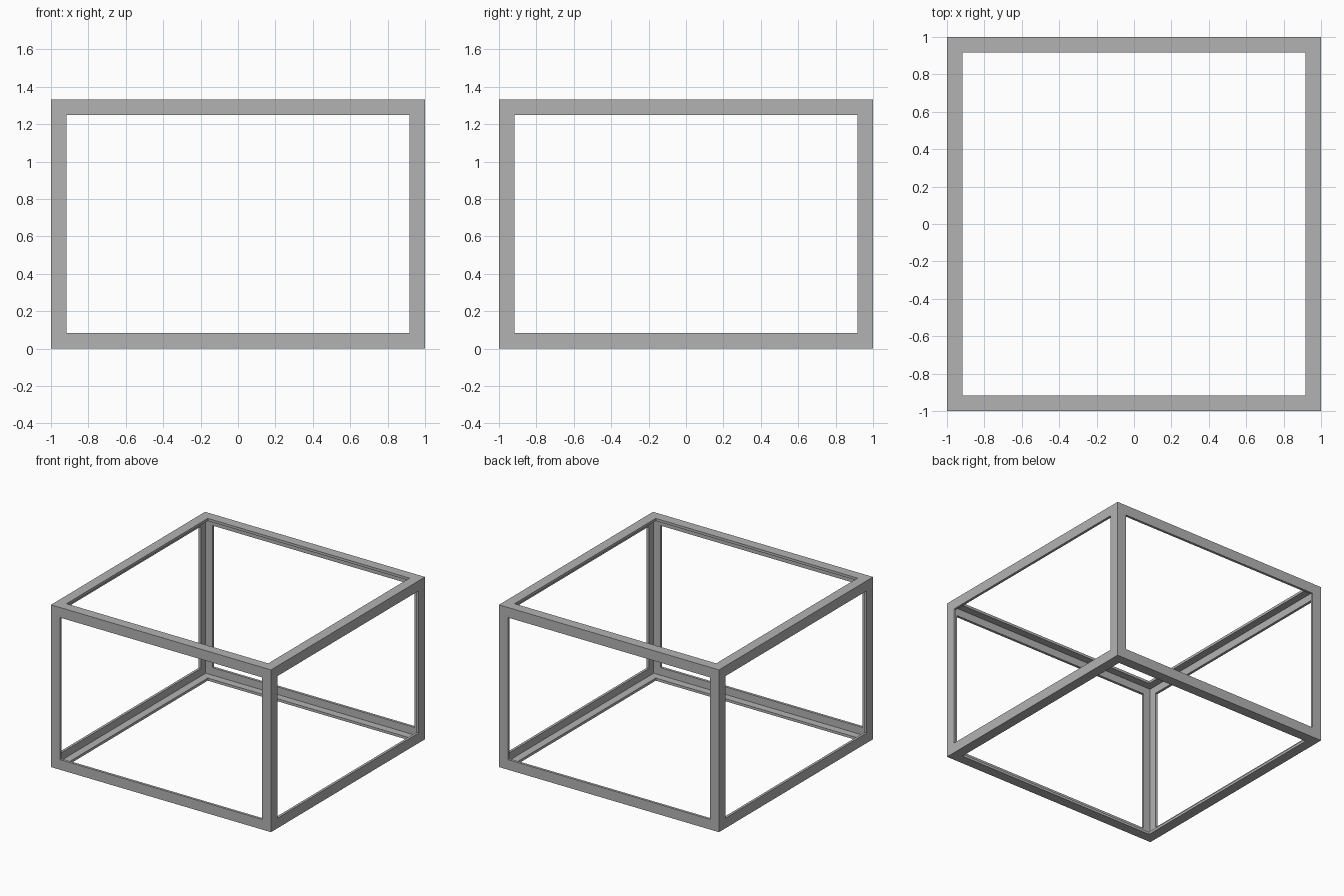
import bpy
import bmesh
from mathutils import Matrix

SIZE, HEIGHT = 2.0, 1.333
FLANGE, THICKNESS = 0.083, 0.021

default_cube = bpy.data.objects.get("Cube")
if default_cube:
    bpy.data.objects.remove(default_cube, do_unlink=True)

# Plain grey metal
metal = bpy.data.materials.new("grey_metal")
metal.use_nodes = True
colour = (0.45, 0.45, 0.45, 1.0)
metal.diffuse_color = colour
metal.node_tree.nodes["Principled BSDF"].inputs["Base Color"].default_value = colour

# Box whose six sides are opened into windows, leaving the angle-bar flanges
bm = bmesh.new()
bmesh.ops.create_cube(bm, size=1.0)
bmesh.ops.transform(bm, verts=bm.verts, matrix=Matrix.Translation((0, 0, HEIGHT / 2))
                    @ Matrix.Diagonal((SIZE, SIZE, HEIGHT, 1)))
panels = bm.faces[:]
bmesh.ops.inset_individual(bm, faces=panels, thickness=FLANGE, use_even_offset=True)
bmesh.ops.delete(bm, geom=panels, context='FACES')

mesh = bpy.data.meshes.new("angle_bar_frame")
bm.to_mesh(mesh)
bm.free()
mesh.materials.append(metal)
frame = bpy.data.objects.new("angle_bar_frame", mesh)
bpy.context.collection.objects.link(frame)

# Inward wall thickness gives every bar its L-shaped section
wall = frame.modifiers.new("wall_thickness", 'SOLIDIFY')
wall.thickness = THICKNESS
wall.offset = -1
wall.use_even_offset = True
